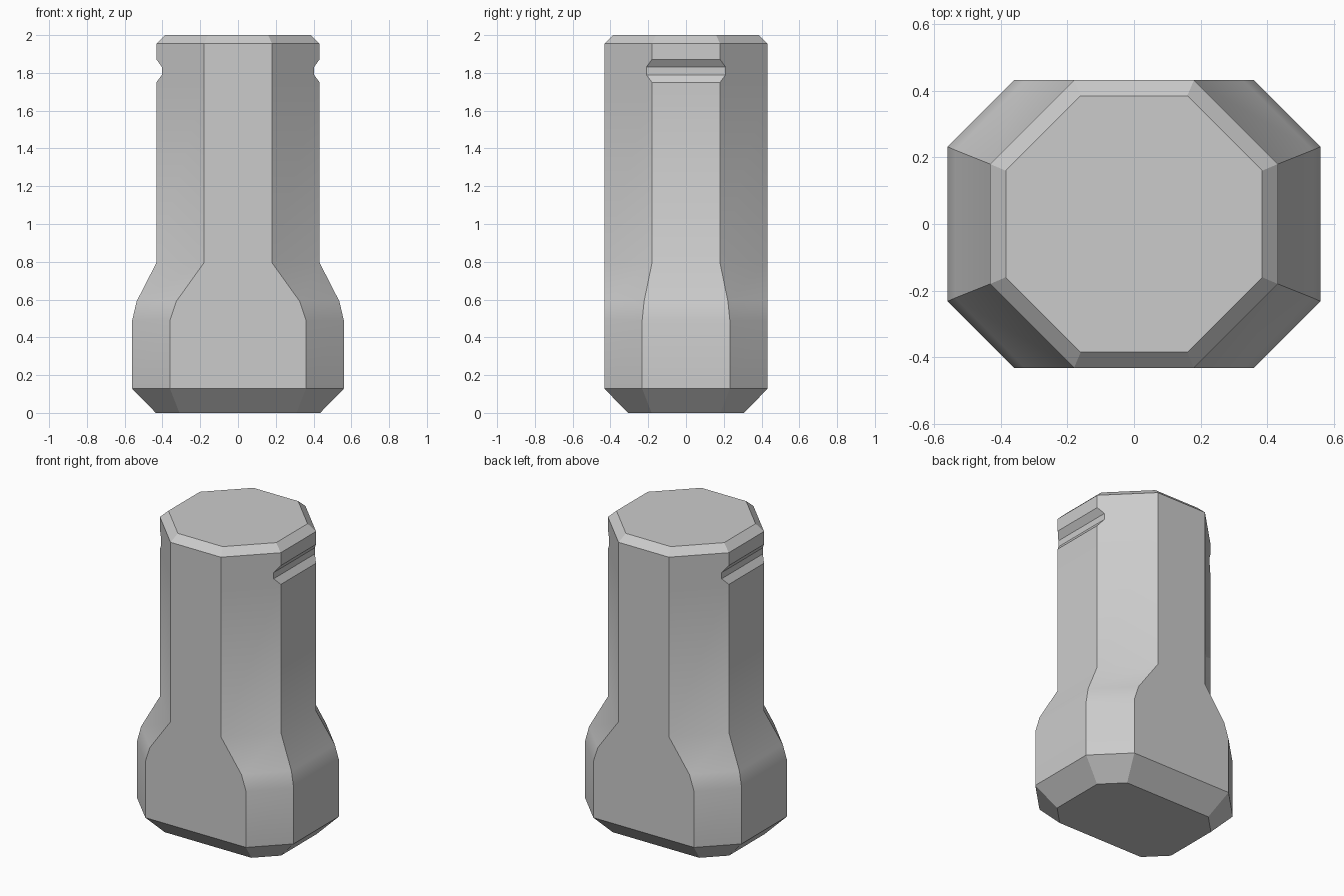
import bpy
import bmesh
from math import radians

cube = bpy.data.objects.get("Cube")
if cube:
    bpy.data.objects.remove(cube, do_unlink=True)

# Plain grey material
grey = bpy.data.materials.new("grey")
grey.use_nodes = True
colour = (0.6, 0.6, 0.6, 1)
grey.diffuse_color = colour
grey.node_tree.nodes["Principled BSDF"].inputs["Base Color"].default_value = colour

# Cross-sections: height, half width, half depth, half of front flat, half of side flat
SECTIONS = [
    (0.0, 0.435, 0.307, 0.31, 0.182),     # chamfered foot
    (0.128, 0.56, 0.432, 0.36, 0.232),
    (0.49, 0.56, 0.432, 0.36, 0.232),     # wide base
    (0.59, 0.537, 0.432, 0.327, 0.222),   # shoulder
    (0.795, 0.432, 0.432, 0.18, 0.18),    # shaft
    (1.75, 0.432, 0.432, 0.18, 0.18),
    (1.79, 0.402, 0.432, 0.18, 0.21),     # side notches
    (1.83, 0.402, 0.432, 0.18, 0.21),
    (1.872, 0.432, 0.432, 0.18, 0.18),
    (1.955, 0.432, 0.432, 0.18, 0.18),
    (2.0, 0.385, 0.385, 0.16, 0.16),      # chamfered top
]


def octagon(bm, z, hx, hy, fx, fy):
    corner = [(hx, fy), (fx, hy)]
    ring = []
    for sx, sy in ((1, 1), (-1, 1), (-1, -1), (1, -1)):
        pts = corner if sx == sy else corner[::-1]
        ring += [bm.verts.new((sx * x, sy * y, z)) for x, y in pts]
    return ring


# Loft the body through the cross-sections
bm = bmesh.new()
rings = [octagon(bm, *s) for s in SECTIONS]
for low, high in zip(rings, rings[1:]):
    for i in range(8):
        j = (i + 1) % 8
        bm.faces.new((low[i], low[j], high[j], high[i]))
bm.faces.new(rings[0][::-1])
bm.faces.new(rings[-1])
bmesh.ops.recalc_face_normals(bm, faces=bm.faces)

mesh = bpy.data.meshes.new("plug_body")
bm.to_mesh(mesh)
bm.free()
mesh.materials.append(grey)
body = bpy.data.objects.new("plug_body", mesh)
bpy.context.collection.objects.link(body)

# Smooth the gentle shoulder, keep the hard edges crisp
bpy.ops.object.select_all(action="DESELECT")
body.select_set(True)
bpy.context.view_layer.objects.active = body
bpy.ops.object.shade_smooth_by_angle(angle=radians(30))
